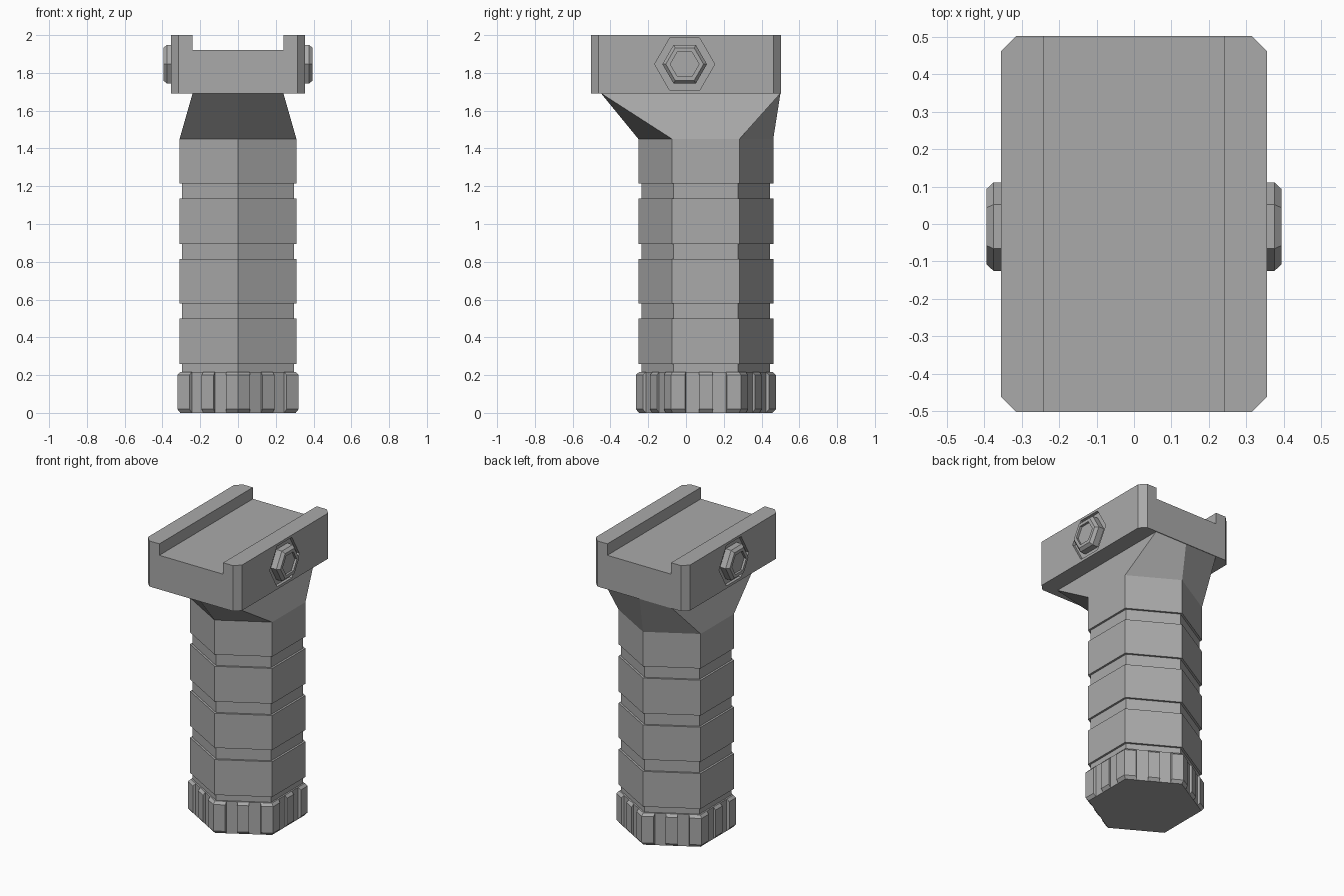
import bpy, bmesh
from math import sin, cos, pi
from mathutils import Vector

cube = bpy.data.objects.get("Cube")
if cube:
    bpy.data.objects.remove(cube)

GREY = (0.4, 0.4, 0.4, 1)
mat = bpy.data.materials.new("matte_grey")
mat.use_nodes = True
mat.diffuse_color = GREY
mat.node_tree.nodes["Principled BSDF"].inputs["Base Color"].default_value = GREY

GRIP_Y = 0.105   # the grip sits behind the middle of the mount


def loft(name, rings):
    """Skin a stack of equal-length point rings and cap both ends."""
    bm = bmesh.new()
    loops = [[bm.verts.new(p) for p in ring] for ring in rings]
    n = len(loops[0])
    for a, b in zip(loops, loops[1:]):
        for i in range(n):
            j = (i + 1) % n
            bm.faces.new((a[i], a[j], b[j], b[i]))
    bm.faces.new(loops[0][::-1])
    bm.faces.new(loops[-1])
    bmesh.ops.remove_doubles(bm, verts=bm.verts, dist=0.0005)
    bmesh.ops.recalc_face_normals(bm, faces=bm.faces)
    mesh = bpy.data.meshes.new(name)
    bm.to_mesh(mesh)
    bm.free()
    mesh.materials.append(mat)
    obj = bpy.data.objects.new(name, mesh)
    bpy.context.collection.objects.link(obj)
    return obj


def grip_hex(r, z):
    """Hexagon with a point to the front, counter-clockwise from the front."""
    return [Vector((r * sin(k * pi / 3), GRIP_Y - r * cos(k * pi / 3), z))
            for k in range(6)]


# Grip: hexagonal column with grooves, flaring into the neck under the mount
BODY, GROOVE = 0.357, 0.341
rings = [grip_hex(GROOVE, 0.2), grip_hex(GROOVE, 0.26)]
for low, high in ((0.26, 0.5), (0.58, 0.815), (0.895, 1.135), (1.215, 1.45)):
    if low > 0.26:
        rings.append(grip_hex(GROOVE, low))
    rings += [grip_hex(BODY, low), grip_hex(BODY, high)]
    if high < 1.45:
        rings.append(grip_hex(GROOVE, high))
TOP, FRONT, BACK, HALF = 1.692, -0.45, 0.5, 0.24
rings.append([(0, FRONT, TOP), (HALF, FRONT, TOP), (HALF, BACK, TOP),
              (0, BACK, TOP), (-HALF, BACK, TOP), (-HALF, FRONT, TOP)])
loft("grip", rings)


# End cap: hexagon with two notches in each side, chamfered top and bottom
def cap_ring(outer, inner, z):
    out, inn = grip_hex(outer, z), grip_hex(inner, z)
    points = []
    for k in range(6):
        on_side = lambda h, t: h[k].lerp(h[(k + 1) % 6], t)
        points.append(out[k])
        for t in (0.2, 0.6):
            points += [on_side(out, t), on_side(inn, t),
                       on_side(inn, t + 0.2), on_side(out, t + 0.2)]
    return points


CAP, CORE = 0.371, 0.353
loft("end_cap", [cap_ring(CORE, CORE, 0), cap_ring(CAP, CORE, 0.02),
                 cap_ring(CAP, CORE, 0.2), cap_ring(CORE, CORE, 0.217)])

# Rail mount: channel-shaped profile swept front to back
W, C = 0.355, 0.24
profile = [(-W, 1.69), (W, 1.69), (W, 2), (C, 2),
           (C, 1.922), (-C, 1.922), (-C, 2), (-W, 2)]


def mount_ring(y, half_width):
    return [(max(-half_width, min(half_width, x)), y, z) for x, z in profile]


E, CH = 0.503, 0.04
mount = loft("rail_mount", [mount_ring(-E, W - CH), mount_ring(CH - E, W),
                            mount_ring(E - CH, W), mount_ring(E, W - CH)])


# Clamp bolts: hexagonal heads with sockets, each in a shallow recess
def bolt_ring(side, x, r):
    return [(side * x, r * cos(k * pi / 3) - 0.007, 1.846 + r * sin(k * pi / 3))
            for k in range(6)]


for side, label in ((1, "left"), (-1, "right")):
    cutter = loft(label + "_recess_cutter",
                  [bolt_ring(side, 0.335, 0.159), bolt_ring(side, 0.45, 0.159)])
    cutter.hide_render = True
    cutter.hide_viewport = True
    cut = mount.modifiers.new(label + "_recess", 'BOOLEAN')
    cut.operation = 'DIFFERENCE'
    cut.solver = 'EXACT'
    cut.object = cutter
    steps = ((0.32, 0.118), (0.376, 0.118), (0.395, 0.1),
             (0.395, 0.076), (0.38, 0.076))
    loft(label + "_bolt", [bolt_ring(side, x, r) for x, r in steps])
